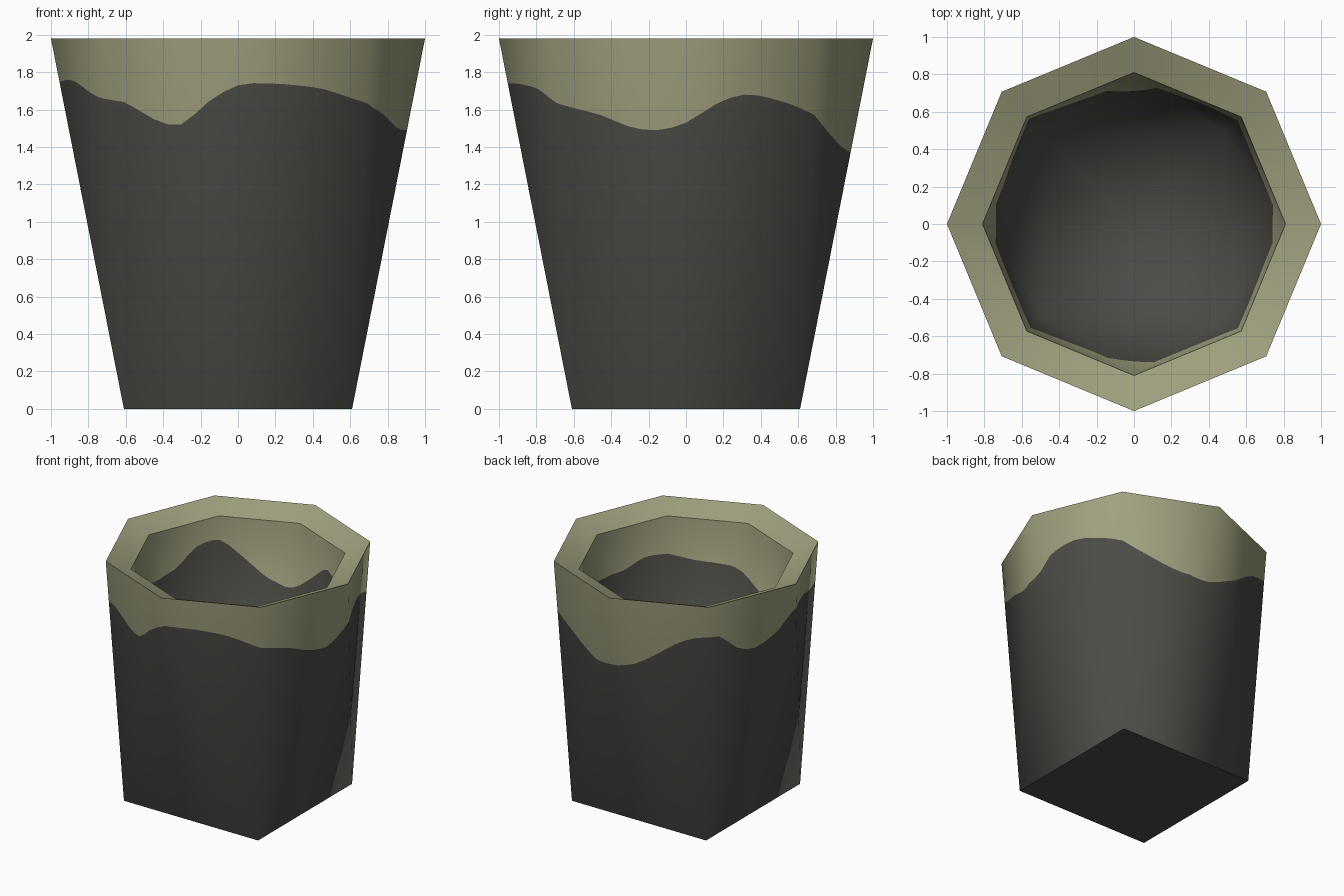
import bpy, bmesh
from math import sin, cos, radians, atan2, degrees, sqrt
from mathutils import Vector
from mathutils.bvhtree import BVHTree
from mathutils.interpolate import poly_3d_calc

cube = bpy.data.objects.get("Cube")
if cube:
    bpy.data.objects.remove(cube)


def material(name, rgb):
    m = bpy.data.materials.new(name)
    m.use_nodes = True
    m.diffuse_color = (*rgb, 1)
    m.node_tree.nodes["Principled BSDF"].inputs["Base Color"].default_value = (*rgb, 1)
    return m


DARK = material("charcoal", (0.07, 0.07, 0.062))
OLIVE = material("olive", (0.35, 0.35, 0.21))

# Height of the wavy glaze edge in centimetres, at equal angles around the pot
OUTER_EDGE = [153, 163, 168, 166, 161, 153, 146, 140, 137, 138, 144, 153,
              164, 171, 171, 157, 153, 160, 172, 176, 174, 169, 166, 164,
              155, 152, 164, 173, 174, 173, 171, 166, 161, 157, 151, 149]
INNER_EDGE = [156, 158, 157, 156, 168, 155, 141, 143, 157, 171, 170, 157,
              154, 158, 160, 156, 148, 142, 153, 156, 157, 160, 162, 156]
STEP = 5


def edge_height(table, angle):
    n = len(table)
    t = (angle % 360) * n / 360
    i = int(t)
    a, b, c, d = (table[(i + k) % n] for k in (-1, 0, 1, 2))
    u = t - i
    z = b + u / 2 * (c - a + u * (2 * a - 5 * b + 4 * c - d + u * (3 * (b - c) + d - a)))
    return z / 100


def direction(angle):
    return Vector((cos(radians(angle)), sin(radians(angle)), 0))


def ring(bm, count, start, radius, z):
    return [bm.verts.new(direction(start + k * 360 / count) * radius + Vector((0, 0, z)))
            for k in range(count)]


def finish(name, bm, mats):
    me = bpy.data.meshes.new(name)
    bm.to_mesh(me)
    for m in mats:
        me.materials.append(m)
    ob = bpy.data.objects.new(name, me)
    bpy.context.collection.objects.link(ob)
    return me


def wall(name, top_r, top_z, half, low_z, table, inside):
    """Octagon mouth tapering to a square foot, split along the glaze edge."""
    bm = bmesh.new()
    foot = ring(bm, 4, 45, half * sqrt(2), low_z)
    mouth = ring(bm, 8, 45, top_r, top_z)
    for k in range(4):
        b0, b1 = foot[k], foot[(k + 1) % 4]
        t0, mid, t1 = (mouth[(2 * k + j) % 8] for j in range(3))
        for tri in ((b0, b1, mid), (b0, mid, t0), (b1, t1, mid)):
            bm.faces.new(tri[::-1] if inside else tri)
    if inside:
        bm.faces.new(foot)
    bm.normal_update()
    guide = bm.copy()
    guide.faces.ensure_lookup_table()
    tree = BVHTree.FromBMesh(guide)

    # Radial cuts into narrow strips
    for angle in range(0, 180, STEP):
        bmesh.ops.bisect_plane(bm, geom=bm.verts[:] + bm.edges[:] + bm.faces[:], dist=1e-5,
                               plane_co=(0, 0, 0), plane_no=direction(angle + 90))

    # Glaze cut across each strip
    def edge_point(angle):
        return tree.ray_cast(Vector((0, 0, edge_height(table, angle))),
                             direction(angle + 0.001))[0]

    for angle in range(0, 360, STEP):
        p, q = edge_point(angle), edge_point(angle + STEP)
        normal = direction(angle + STEP / 2).cross(q - p).normalized()
        faces = []
        for f in bm.faces:
            c = f.calc_center_median()
            if angle < degrees(atan2(c.y, c.x)) % 360 < angle + STEP:
                faces.append(f)
        geom = {e for f in faces for e in f.edges} | {v for f in faces for v in f.verts}
        cut = bmesh.ops.bisect_plane(bm, geom=list(geom) + faces, dist=1e-5,
                                     plane_co=p, plane_no=normal)
        for f in cut["geom"]:
            if isinstance(f, bmesh.types.BMFace):
                f.material_index = int((f.calc_center_median() - p).dot(normal) > 0)

    # Smooth shading carried over from the uncut shape
    for f in bm.faces:
        f.smooth = True
    me = finish(name, bm, (DARK, OLIVE))
    normals = []
    for v in me.vertices:
        co, _, index, _ = tree.find_nearest(v.co)
        corners = guide.faces[index].verts
        weights = poly_3d_calc([c.co for c in corners], co)
        n = sum((c.normal * w for c, w in zip(corners, weights)), Vector())
        normals.append(n.normalized())
    me.normals_split_custom_set_from_vertices(normals)
    guide.free()
    bm.free()


MOUTH_R, HEIGHT, FOOT = 1.0, 1.98, 0.61
LIP_R, LIP_Z = 0.81, 1.90

wall("outer_wall", MOUTH_R, HEIGHT, FOOT, 0, OUTER_EDGE, False)
wall("inner_wall", LIP_R, LIP_Z, 0.485, 0.3, INNER_EDGE, True)

# Rim sloping inward
bm = bmesh.new()
out, lip = ring(bm, 8, 0, MOUTH_R, HEIGHT), ring(bm, 8, 0, LIP_R, LIP_Z)
for k in range(8):
    j = (k + 1) % 8
    bm.faces.new((out[k], out[j], lip[j], lip[k])).smooth = True
finish("rim", bm, [OLIVE])
bm.free()

# Flat square base
bm = bmesh.new()
bm.faces.new(ring(bm, 4, 45, FOOT * sqrt(2), 0)[::-1])
finish("base", bm, [DARK])
bm.free()
